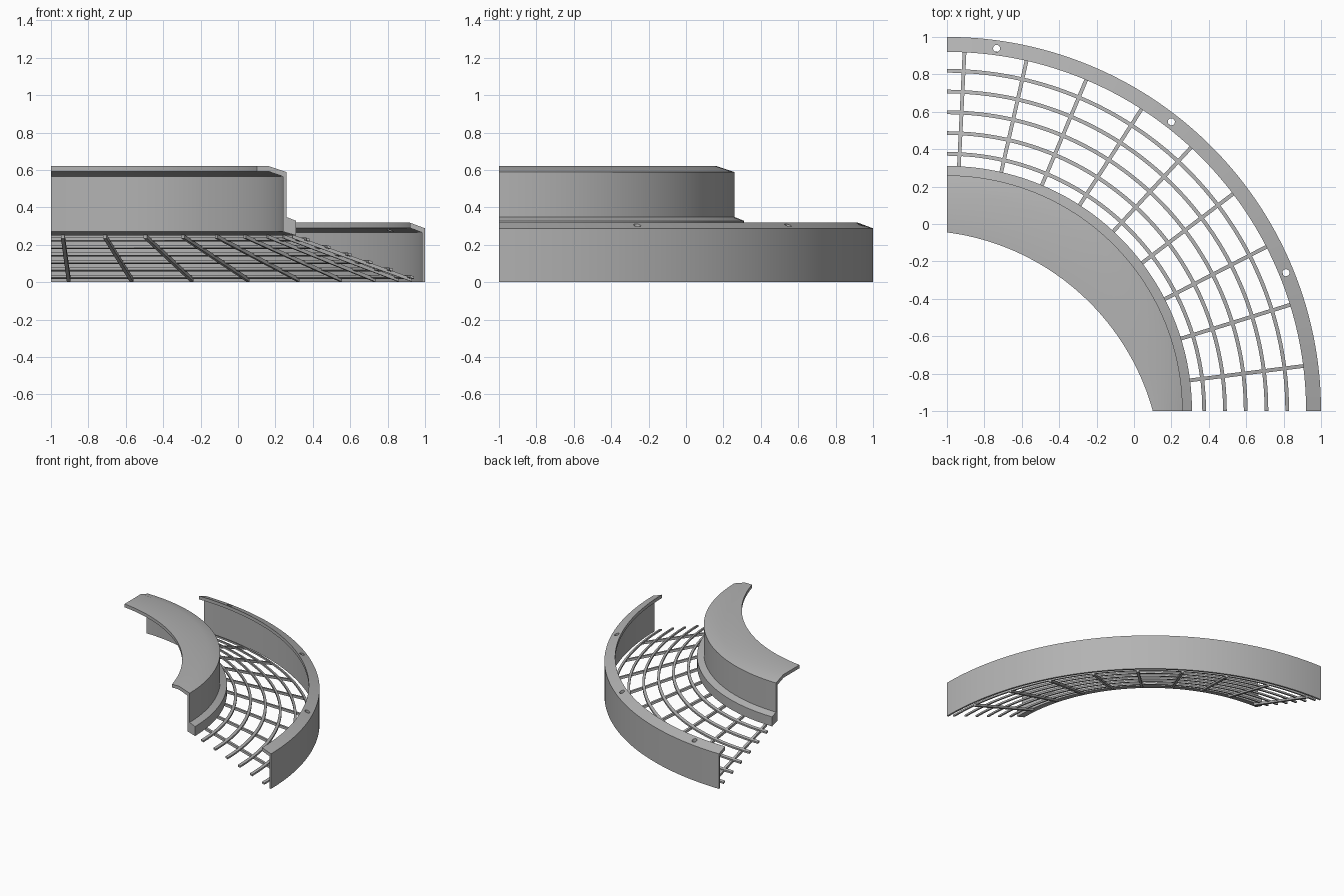
import bpy, bmesh, math
from mathutils import Vector, Matrix

cube = bpy.data.objects.get("Cube")
if cube:
    bpy.data.objects.remove(cube, do_unlink=True)

AXIS = Vector((-1, -1, 0))      # revolve axis, at one corner of the plan
QUARTER = math.pi / 2

metal = bpy.data.materials.new("grey_metal")
metal.use_nodes = True
GREY = (0.45, 0.45, 0.45, 1)
metal.diffuse_color = GREY
metal.node_tree.nodes["Principled BSDF"].inputs["Base Color"].default_value = GREY


def finish(bm, name):
    bmesh.ops.recalc_face_normals(bm, faces=bm.faces)
    mesh = bpy.data.meshes.new(name)
    bm.to_mesh(mesh)
    bm.free()
    mesh.materials.append(metal)
    obj = bpy.data.objects.new(name, mesh)
    bpy.context.collection.objects.link(obj)
    return obj


def smooth(obj):
    bpy.ops.object.select_all(action="DESELECT")
    obj.select_set(True)
    bpy.context.view_layer.objects.active = obj
    bpy.ops.object.shade_smooth_by_angle(angle=math.radians(30))


def sweep(name, profile, segments=72):
    """Quarter revolve of a closed (radius, z) profile, given per angle."""
    bm = bmesh.new()
    rings = []
    for i in range(segments + 1):
        a = QUARTER * i / segments
        rings.append([bm.verts.new(AXIS + Vector((r * math.cos(a), r * math.sin(a), z)))
                      for r, z in profile(a)])
    n = len(rings[0])
    for p, q in zip(rings, rings[1:]):
        for j in range(n):
            k = (j + 1) % n
            bm.faces.new((p[j], p[k], q[k], q[j]))
    bm.faces.new(rings[0])
    bm.faces.new(rings[-1][::-1])
    return finish(bm, name)


# Outer rim: thin wall with a sloping lip
rim = sweep("outer_rim", lambda a: [
    (1.92, 0.318), (2.0, 0.288), (2.0, 0), (1.985, 0), (1.985, 0.265), (1.92, 0.29)])

# Screw holes through the lip
bm = bmesh.new()
for degrees in (22.2, 52.2, 82.2):
    a = math.radians(degrees)
    spot = AXIS + Vector((1.957 * math.cos(a), 1.957 * math.sin(a), 0.3))
    bmesh.ops.create_cone(bm, cap_ends=True, segments=20, radius1=0.019, radius2=0.019,
                          depth=0.2, matrix=Matrix.Translation(spot))
cutter = finish(bm, "hole_cutter")
cut = rim.modifiers.new("holes", "BOOLEAN")
cut.object = cutter
cut.solver = "EXACT"
bpy.context.view_layer.objects.active = rim
rim.select_set(True)
bpy.ops.object.modifier_apply(modifier=cut.name)
bpy.data.objects.remove(cutter, do_unlink=True)
smooth(rim)


# Inner hub: wall, foot ledge and cap trimmed by an off-centre arc
TRIM_CENTRE, TRIM_RADIUS = Vector((-0.168, -0.35)), 1.316


def trim(a):
    along = Vector((math.cos(a), math.sin(a))).dot(TRIM_CENTRE)
    return along + math.sqrt(along ** 2 + TRIM_RADIUS ** 2 - TRIM_CENTRE.length_squared)


smooth(sweep("inner_hub", lambda a: [
    (trim(a), 0.62), (1.165, 0.62), (1.26, 0.588), (1.26, 0.348), (1.31, 0.328),
    (1.31, 0.25), (1.24, 0.27), (1.24, 0.565), (1.16, 0.593), (trim(a), 0.593)]))


# Sloping grate between hub and rim
def slope(r):
    return 0.245 - 0.36 * (r - 1.31)


H = 0.01
for i in range(6):
    r = 1.375 + 0.111 * i
    z = slope(r) + 0.006
    smooth(sweep(f"grate_ring_{i + 1}", lambda a: [
        (r - H, z + H), (r + H, z + H * 0.4), (r + H, z - H), (r - H, z - H * 0.4)]))

START, END = 1.3, 1.945
for i in range(9):
    a = math.radians(7.2 + 10 * i)
    out = Vector((math.cos(a), math.sin(a), 0))
    side = Vector((-out.y, out.x, 0)) * H
    bm = bmesh.new()
    ends = []
    for r in (START, END):
        mid = AXIS + out * r + Vector((0, 0, slope(r) - 0.004))
        ends.append([bm.verts.new(mid + side * s + Vector((0, 0, H * h)))
                     for s, h in ((-1, -1), (1, -1), (1, 1), (-1, 1))])
    for j in range(4):
        k = (j + 1) % 4
        bm.faces.new((ends[0][j], ends[0][k], ends[1][k], ends[1][j]))
    bm.faces.new(ends[0])
    bm.faces.new(ends[1])
    finish(bm, f"grate_bar_{i + 1}")
